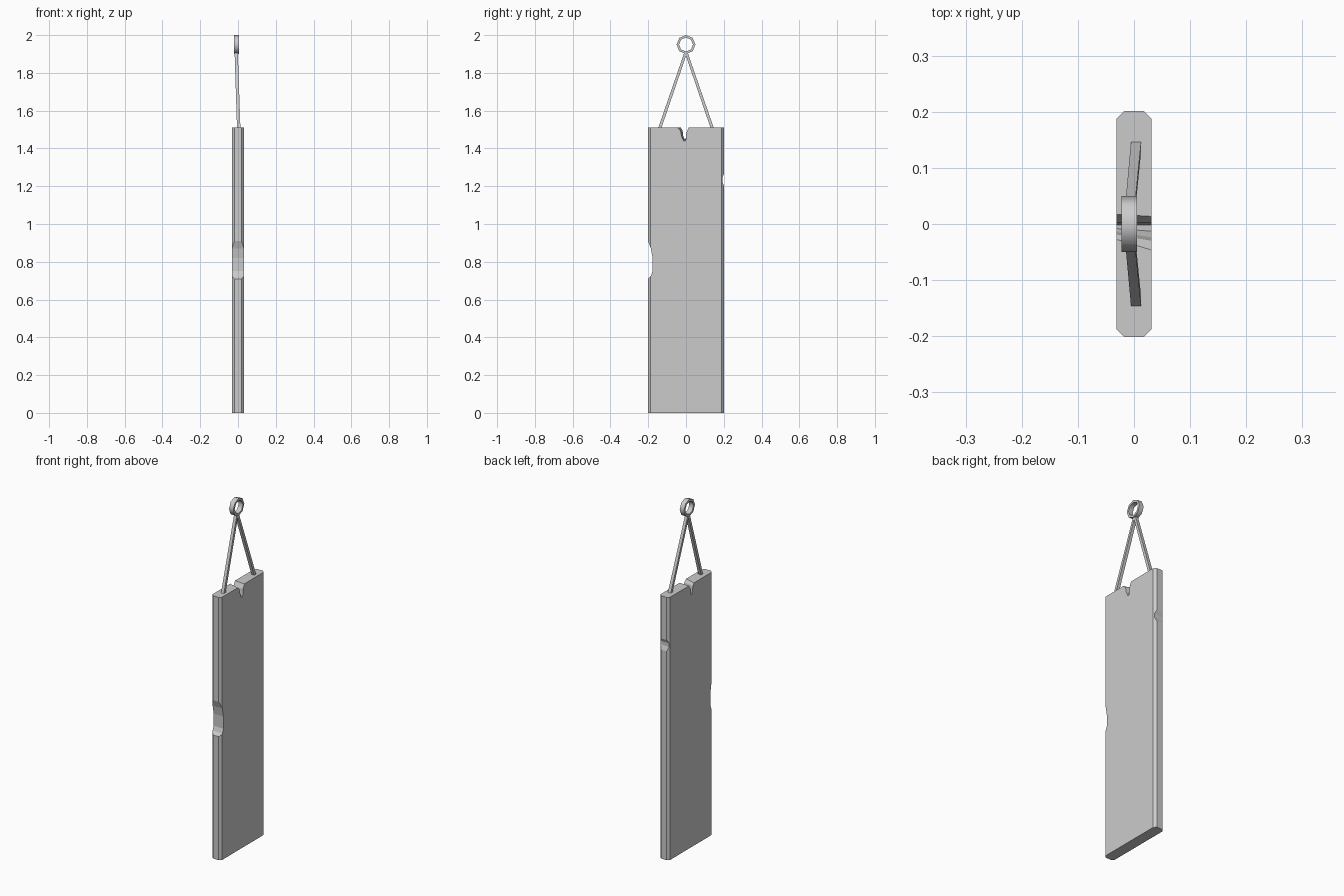
import bpy, math

if "Cube" in bpy.data.objects:
    bpy.data.objects.remove(bpy.data.objects["Cube"])

def make_mesh(name, verts, faces):
    me = bpy.data.meshes.new(name)
    me.from_pydata(verts, [], faces)
    ob = bpy.data.objects.new(name, me)
    bpy.context.collection.objects.link(ob)
    bpy.context.view_layer.objects.active = ob
    bpy.ops.object.select_all(action='DESELECT')
    ob.select_set(True)
    bpy.ops.object.mode_set(mode='EDIT')
    bpy.ops.mesh.select_all(action='SELECT')
    bpy.ops.mesh.normals_make_consistent(inside=False)
    bpy.ops.object.mode_set(mode='OBJECT')
    return ob

def loft(name, a, b):
    """Closed solid between two matching loops."""
    n = len(a)
    faces = [(i, (i + 1) % n, n + (i + 1) % n, n + i) for i in range(n)]
    faces += [tuple(reversed(range(n))), tuple(range(n, 2 * n))]
    return make_mesh(name, a + b, faces)

# Plank with chamfered long edges
X, Y, C, H = 0.031, 0.201, 0.013, 1.51
outline = [(X, -Y + C), (X, Y - C), (X - C, Y), (-X + C, Y),
           (-X, Y - C), (-X, -Y + C), (-X + C, -Y), (X - C, -Y)]
board = loft("board", [(x, y, 0) for x, y in outline], [(x, y, H) for x, y in outline])

# Worn chips: profiles in (y, z) on the back and front broad sides
side_chip = [(-0.25, 0.91), (-0.201, 0.91), (-0.186, 0.87), (-0.177, 0.82),
             (-0.177, 0.75), (-0.186, 0.725), (-0.201, 0.71), (-0.25, 0.71)]
small_chip = [(0.25, 1.27), (0.203, 1.27), (0.192, 1.245), (0.192, 1.225),
              (0.203, 1.195), (0.25, 1.195)]
top_back = [(-0.028, 1.56), (-0.028, 1.511), (-0.018, 1.495), (-0.014, 1.465),
            (-0.008, 1.45), (-0.002, 1.45), (0.003, 1.485), (0.018, 1.511), (0.018, 1.56)]
top_front = [(-0.048, 1.56), (-0.048, 1.511), (-0.03, 1.495), (-0.024, 1.465),
             (-0.013, 1.44), (-0.002, 1.44), (0.003, 1.485), (0.014, 1.511), (0.014, 1.56)]
for name, back, front in (("side_chip_cutter", side_chip, side_chip),
                          ("small_chip_cutter", small_chip, small_chip),
                          ("top_chip_cutter", top_back, top_front)):
    cutter = loft(name, [(-X - 0.002, y, z) for y, z in back],
                  [(X + 0.002, y, z) for y, z in front])
    cutter.hide_render = True
    cutter.hide_set(True)
    mod = board.modifiers.new(name, 'BOOLEAN')
    mod.operation = 'DIFFERENCE'
    mod.solver = 'EXACT'
    mod.object = cutter

# Two square cords rising from the plank to the ring
for side, s in (("left", -1), ("right", 1)):
    low = [(-0.005, s * 0.133, 1.5), (0.013, s * 0.133, 1.5),
           (0.013, s * 0.15, 1.5), (-0.005, s * 0.15, 1.5)]
    high = [(-0.018, -s * 0.007, 1.91), (-0.001, -s * 0.007, 1.91),
            (-0.001, s * 0.008, 1.91), (-0.018, s * 0.008, 1.91)]
    loft(side + "_cord", low, high)

# Hanging ring: flat band with its axis along x
N = 8
section = [(-0.022, 0.05), (0.005, 0.05), (0.005, 0.037), (-0.022, 0.037)]
verts, faces = [], []
for i in range(N):
    t = 2 * math.pi * i / N
    verts += [(x, r * math.cos(t), 1.95 + r * math.sin(t)) for x, r in section]
    j = (i + 1) % N
    faces += [(4 * i + k, 4 * i + (k + 1) % 4, 4 * j + (k + 1) % 4, 4 * j + k) for k in range(4)]
ring = make_mesh("hanging_ring", verts, faces)
bpy.ops.object.shade_smooth_by_angle(angle=math.radians(50))
